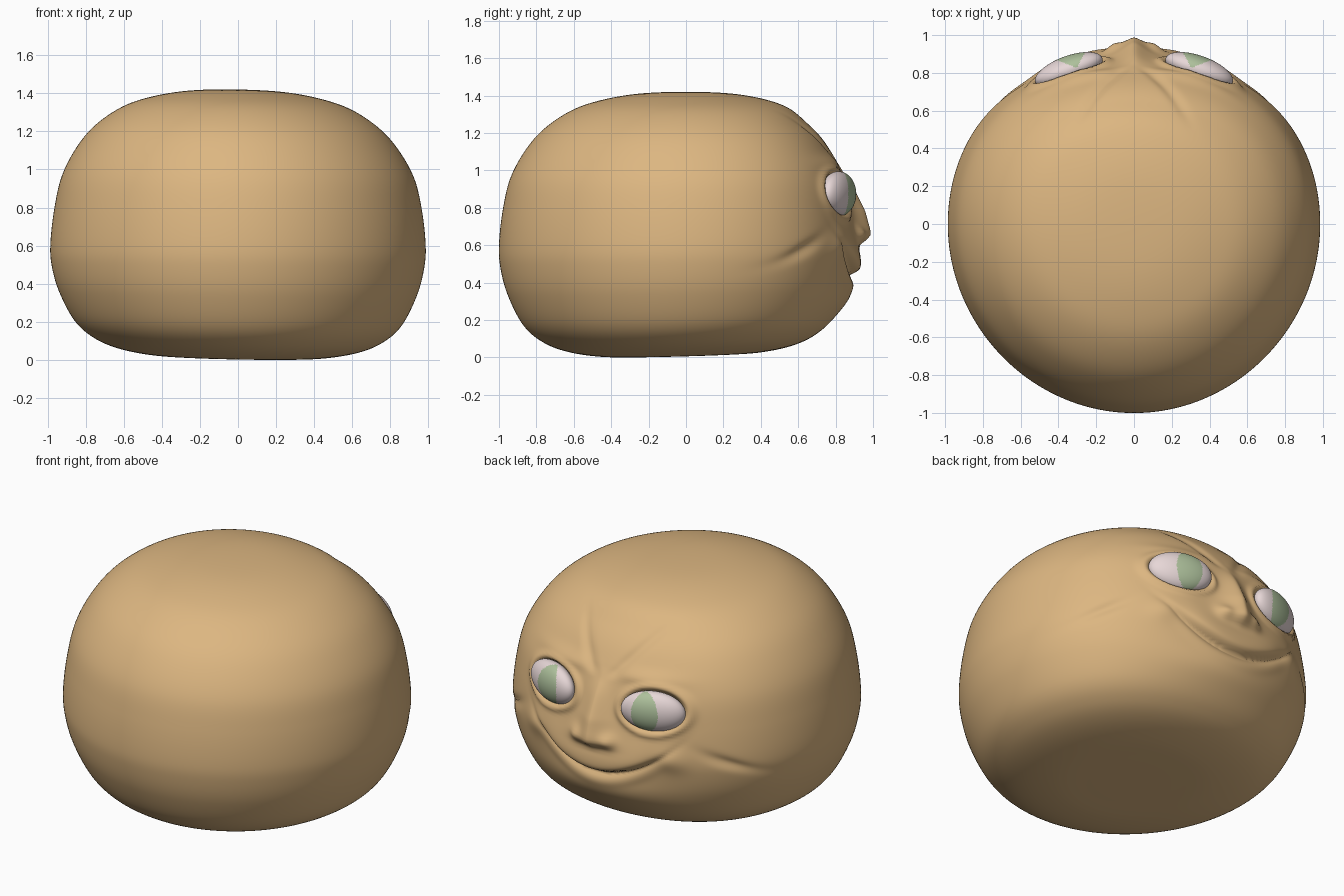
import bpy, bmesh, math
from mathutils import Matrix, Vector

if "Cube" in bpy.data.objects:
    bpy.data.objects.remove(bpy.data.objects["Cube"])

def material(name, rgb):
    m = bpy.data.materials.new(name)
    m.diffuse_color = (*rgb, 1)
    m.use_nodes = True
    m.node_tree.nodes["Principled BSDF"].inputs["Base Color"].default_value = m.diffuse_color
    return m

skin = material("tan skin", (0.72, 0.47, 0.22))
white = material("eye white", (0.80, 0.68, 0.68))
green = material("iris green", (0.42, 0.53, 0.33))

def gauss(d, w):
    return math.exp(-(d / w) ** 2)

def smooth(t):
    t = max(0.0, min(1.0, t))
    return t * t * (3 - 2 * t)

def lookup(table, v):
    """Smoothly interpolated value from (key, value) pairs."""
    if v <= table[0][0] or v >= table[-1][0]:
        return 0.0
    for (a, p), (b, q) in zip(table, table[1:]):
        if v <= b:
            return p + (q - p) * (v - a) / (b - a)

def make_object(name, bm, mats):
    bmesh.ops.recalc_face_normals(bm, faces=bm.faces)
    for f in bm.faces:
        f.smooth = True
    me = bpy.data.meshes.new(name)
    bm.to_mesh(me)
    bm.free()
    for m in mats:
        me.materials.append(m)
    ob = bpy.data.objects.new(name, me)
    bpy.context.collection.objects.link(ob)
    return ob

# Side profile of the head (radius, height)
PROFILE = [(0, .022), (.25, .022), (.45, .028), (.63, .06), (.76, .115), (.86, .205),
           (.94, .36), (.978, .5), (.985, .62), (.965, .8), (.925, .97), (.845, 1.12),
           (.745, 1.235), (.605, 1.33), (.45, 1.385), (.25, 1.42), (0, 1.43)]

def catmull(pts, steps):
    ext = [(-pts[1][0], pts[1][1])] + pts + [(-pts[-2][0], pts[-2][1])]
    out = []
    for i in range(1, len(ext) - 2):
        p0, p1, p2, p3 = (Vector(ext[i + k]) for k in (-1, 0, 1, 2))
        for s in range(steps):
            t = s / steps
            out.append(0.5 * (2 * p1 + (p2 - p0) * t + (2 * p0 - 5 * p1 + 4 * p2 - p3) * t * t
                              + (3 * p1 - p0 - 3 * p2 + p3) * t ** 3))
    out.append(Vector(pts[-1]))
    return out

NOSE = [(.58, 0), (.61, .012), (.635, .05), (.66, .08), (.69, .086), (.79, .078),
        (.925, .036), (1.0, .01), (1.06, 0)]

def face_relief(x, z):
    """Outward offset of the face surface."""
    ax = abs(x)
    # nose ridge and nostril wings
    w = .055 + .045 * smooth((1.0 - z) / .34)
    d = lookup(NOSE, z) * math.exp(-(ax / w) ** 1.6)
    d += .025 * gauss(ax - .11, .045) * gauss(z - .67, .04)
    # upper lip overhanging the smile line, lower lip and chin
    s = z - (.44 + .13 * (x / .36) ** 2)
    window = math.exp(-(ax / .4) ** 4)
    if s > 0:
        d += .05 * window * (1 - math.exp(-s / .018)) * gauss(s, .19)
    d -= .018 * window * gauss(s, .022)
    d += .008 * window * gauss(s + .06, .035)
    d += .035 * gauss(z - .32, .1) * gauss(x, .4)
    # cheeks and side creases
    d += .02 * gauss(ax - .47, .08) * gauss(z - .6, .07)
    d -= .022 * gauss(z - (.63 - .55 * (ax - .65)), .035) * gauss(ax - .74, .11)
    # eye sockets with lids
    q = math.hypot((ax - .345) / .178, (z - .885) / .118)
    d -= .065 * smooth((1.05 - q) / .5)
    d += .018 * gauss(q - 1.15, .14)
    # brows and forehead folds
    d += .02 * gauss(z - 1.05, .04) * gauss(ax - .28, .18)
    fade = smooth((z - 1.0) / .06) * smooth((1.36 - z) / .15)
    d -= .014 * fade * gauss(ax - .04 - .8 * (z - 1.0), .04)
    return d

def head_point(r, z, a):
    c = math.cos(a)
    x = r * math.sin(a)
    if c > 0:
        flat = .09 * smooth((1.45 - z) / .2)
        y = r * c * (1 - flat * c * c)
        y += face_relief(x, z) * smooth(c / .4) * smooth(r / .5)
    else:
        y = r * c * (1 + .015 * c * c)
    # slight lean of the whole body
    z += .03 * y * max(0, 1 - z / .7) - .02 * x * (1 - math.exp(-((z - .72) / .4) ** 2))
    return Vector((x, y, z))

# Head: lathed profile, denser towards the face
bm = bmesh.new()
N = 320
rings = catmull(PROFILE, 11)
angles = [t - .5 * math.sin(t) for t in (2 * math.pi * i / N for i in range(N))]
bottom = bm.verts.new(head_point(0, rings[0][1], 0))
top = bm.verts.new(head_point(0, rings[-1][1], 0))
grid = [[bm.verts.new(head_point(r, z, a)) for a in angles] for r, z in rings[1:-1]]
for i in range(N):
    j = (i + 1) % N
    bm.faces.new((bottom, grid[0][i], grid[0][j]))
    bm.faces.new((top, grid[-1][j], grid[-1][i]))
    for lo, hi in zip(grid, grid[1:]):
        bm.faces.new((lo[i], hi[i], hi[j], lo[j]))
low = min(v.co.z for v in bm.verts)
for v in bm.verts:
    v.co.z -= low
make_object("head", bm, [skin])

# Eyes: flattened balls, iris picked by an ellipse on the front
for side, name in ((1, "right_eye"), (-1, "left_eye")):
    bm = bmesh.new()
    bmesh.ops.create_uvsphere(bm, u_segments=128, v_segments=72, radius=1)
    bm.transform(Matrix.Diagonal((.188, .075, .12, 1)) @ Matrix.Rotation(math.pi / 2, 4, 'X'))
    for f in bm.faces:
        c = f.calc_center_median()
        inside = ((c.x + .035 * side) / .08) ** 2 + (c.z / .118) ** 2 < 1
        f.material_index = 1 if inside and c.y > 0 else 0
    bm.transform(Matrix.Translation((.345 * side, .815, .885 - low))
                 @ Matrix.Rotation(math.radians(-20 * side), 4, 'Z'))
    make_object(name, bm, [white, green])
